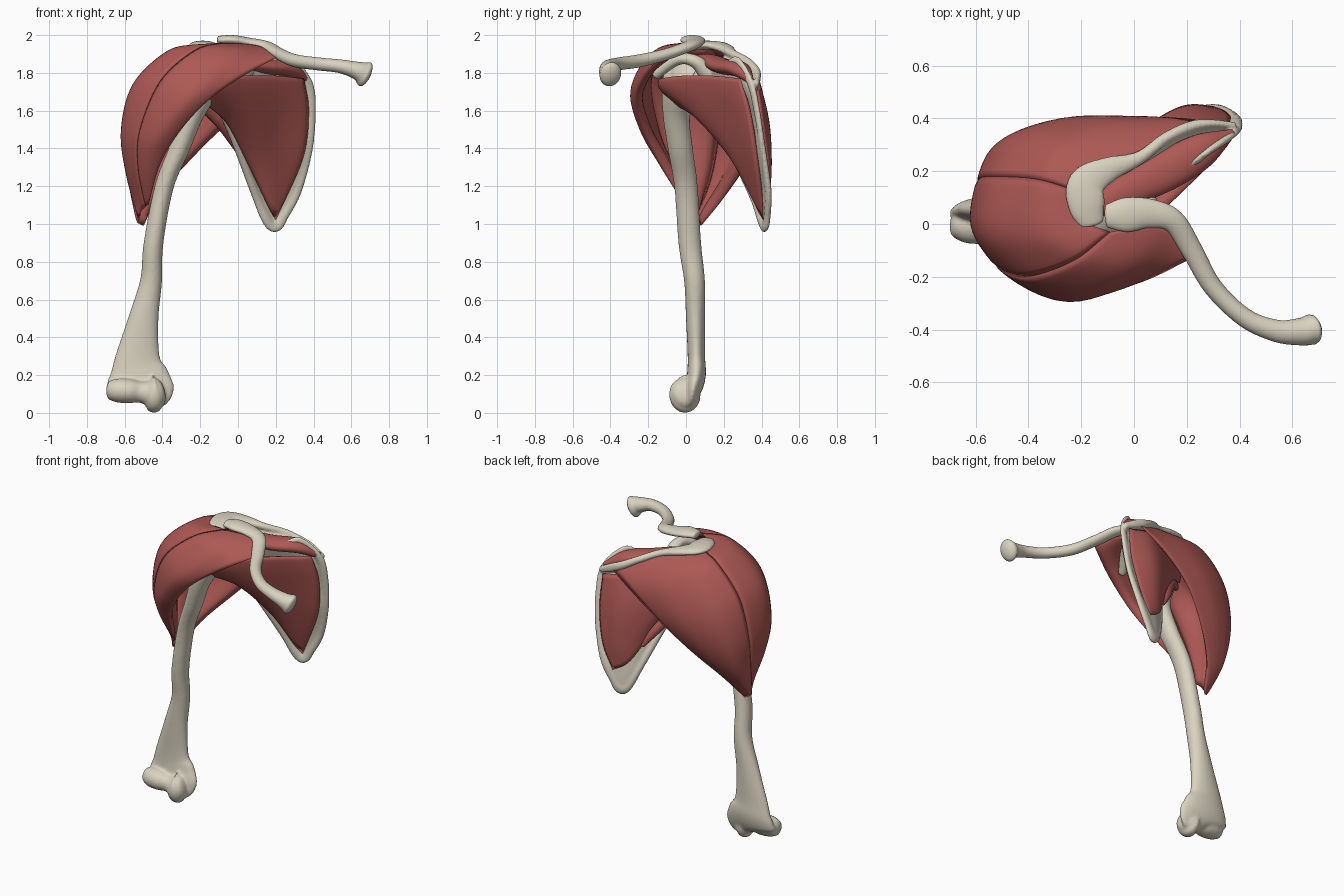
import bpy, bmesh, math
from mathutils import Vector


def material(name, rgb):
    m = bpy.data.materials.new(name)
    m.diffuse_color = (*rgb, 1)
    return m


BONE = material("bone", (0.70, 0.65, 0.53))
MUSCLE = material("muscle", (0.42, 0.10, 0.09))


def spline(pts, n):
    """Catmull-Rom resampling of equal-length tuples, n steps per span."""
    p = [Vector(q) for q in pts]
    p = [2 * p[0] - p[1]] + p + [2 * p[-1] - p[-2]]
    out = []
    for i in range(1, len(p) - 2):
        a, b, c, d = p[i - 1:i + 3]
        for k in range(n):
            t = k / n
            out.append(0.5 * (2 * b + (c - a) * t + (2 * a - 5 * b + 4 * c - d) * t * t
                              + (3 * b - a - 3 * c + d) * t ** 3))
    return out + [p[-2]]


def finish(name, bm, mat):
    bmesh.ops.remove_doubles(bm, verts=bm.verts, dist=1e-5)
    bmesh.ops.recalc_face_normals(bm, faces=bm.faces)
    me = bpy.data.meshes.new(name)
    bm.to_mesh(me)
    bm.free()
    me.materials.append(mat)
    for f in me.polygons:
        f.use_smooth = True
    ob = bpy.data.objects.new(name, me)
    bpy.context.collection.objects.link(ob)
    return ob


def tube(name, path, mat=BONE, up=(0, 0, 1), n=6, sides=28):
    """Rounded tube; path points are (x, y, z, side radius, up radius)."""
    s = [(Vector(q[:3]), max(q[3], .004), max(q[4], .004))
         for q in spline([Vector(q) for q in path], n)]
    up = Vector(up)
    rings = []
    for i, (c, a, b) in enumerate(s):
        t = (s[min(i + 1, len(s) - 1)][0] - s[max(i - 1, 0)][0]).normalized()
        side = t.cross(up).normalized()
        nrm = side.cross(t)
        ends = [(0, 1)]
        if i in (0, len(s) - 1):
            ends = [(math.sin(w / 10), math.cos(w / 10)) for w in (0, 4, 8, 12, 15)]
        if i == 0:
            ends = [(-o, k) for o, k in reversed(ends)]
        for off, k in ends:
            o = c + t * off * min(a, b) * .5
            rings.append([o + side * (a * k * math.cos(2 * math.pi * j / sides))
                          + nrm * (b * k * math.sin(2 * math.pi * j / sides))
                          for j in range(sides)])
    bm = bmesh.new()
    vs = [[bm.verts.new(p) for p in r] for r in rings]
    for r, q in zip(vs, vs[1:]):
        for j in range(sides):
            k = (j + 1) % sides
            bm.faces.new((r[j], r[k], q[k], q[j]))
    bm.faces.new(vs[0])
    bm.faces.new(vs[-1])
    return finish(name, bm, mat)


def pad(name, lines, out, inn, mat=MUSCLE, n=7):
    """Curved sheet through control lines, thick in the middle and thin at its edges."""
    lines = [spline(l, n) for l in lines]
    cols = [list(r) for r in zip(*[spline(c, n) for c in zip(*lines)])]
    U, V = len(cols), len(cols[0])

    def prof(t):
        return math.sqrt(max(0, 1 - abs(2 * t - 1) ** 4))
    bm = bmesh.new()
    for sign in (out, -inn):
        vs = []
        for i in range(U):
            row = []
            for j in range(V):
                du = cols[min(i + 1, U - 1)][j] - cols[max(i - 1, 0)][j]
                dv = cols[i][min(j + 1, V - 1)] - cols[i][max(j - 1, 0)]
                k = prof(i / (U - 1)) * prof(j / (V - 1))
                row.append(bm.verts.new(cols[i][j] + du.cross(dv).normalized() * sign * k))
            vs.append(row)
        for i in range(U - 1):
            for j in range(V - 1):
                bm.faces.new((vs[i][j], vs[i + 1][j], vs[i + 1][j + 1], vs[i][j + 1]))
    return finish(name, bm, mat)


def ball(name, loc, scale, mat=BONE):
    bm = bmesh.new()
    bmesh.ops.create_uvsphere(bm, u_segments=32, v_segments=20, radius=1)
    for v in bm.verts:
        v.co = Vector([l + c * s for l, c, s in zip(loc, v.co, scale)])
    return finish(name, bm, mat)


def fuse(name, parts, voxel, rounds):
    """Join overlapping parts into one smooth bone."""
    with bpy.context.temp_override(active_object=parts[0], selected_editable_objects=parts):
        bpy.ops.object.join()
    parts[0].name = name
    m = parts[0].modifiers.new("merge", 'REMESH')
    m.mode, m.voxel_size, m.use_smooth_shade = 'VOXEL', voxel, True
    m = parts[0].modifiers.new("soften", 'SMOOTH')
    m.factor, m.iterations = .5, rounds


# Humerus: shaft, head, elbow joint surface
shaft = tube("shaft", [
    (-.53, .0, .085, .12, .03), (-.52, .035, .12, .18, .045), (-.525, .055, .2, .16, .05),
    (-.53, .055, .3, .118, .046), (-.5, .05, .5, .08, .05), (-.46, .045, .7, .058, .055),
    (-.447, .02, .9, .052, .06), (-.39, 0, 1.2, .05, .062), (-.31, -.03, 1.4, .054, .066),
    (-.25, -.05, 1.57, .064, .072), (-.22, -.03, 1.7, .105, .10),
    (-.22, -.01, 1.8, .1, .1), (-.2, 0, 1.86, .04, .04)], up=(0, 1, 0))
head = ball("head", (-.17, .03, 1.76), (.12, .12, .12))
elbow = tube("elbow_joint", [
    (-.67, 0, .12, .055, .055), (-.63, -.005, .118, .068, .064), (-.57, -.005, .115, .07, .064),
    (-.52, -.005, .11, .056, .056), (-.48, -.005, .105, .066, .066),
    (-.45, -.005, .1, .085, .1), (-.425, 0, .105, .075, .08)])
fuse("humerus", [shaft, head, elbow], .009, 5)

# Scapula: blade, thick borders, socket, spine, acromion and coracoid
blade = pad("blade", [
    [(.02, .1, 1.84), (.12, .15, 1.84), (.2, .21, 1.86), (.27, .27, 1.885)],
    [(-.09, .13, 1.63), (.05, .23, 1.6), (.24, .34, 1.6), (.4, .38, 1.6)],
    [(-.01, .22, 1.46), (.12, .33, 1.42), (.25, .37, 1.4), (.385, .4, 1.4)],
    [(.08, .34, 1.18), (.16, .39, 1.18), (.25, .42, 1.17), (.33, .44, 1.17)],
    [(.14, .4, 1.0), (.18, .425, .965), (.21, .43, .965), (.25, .435, 1.0)]], .016, .016, BONE)
border = tube("border", [
    (-.09, .12, 1.63, .03, .03), (-.02, .21, 1.46, .024, .026),
    (.092, .35, 1.16, .024, .02), (.155, .4, 1.02, .03, .02), (.2, .42, .992, .036, .018),
    (.243, .43, 1.05, .03, .018), (.312, .435, 1.18, .028, .018), (.372, .405, 1.4, .026, .016),
    (.387, .375, 1.6, .026, .016), (.37, .34, 1.75, .026, .016), (.275, .27, 1.865, .022, .013),
    (.2, .21, 1.845, .018, .01), (.04, .11, 1.83, .014, .01)], up=(.3, -1, .2))
socket = ball("socket", (-.04, .1, 1.73), (.045, .075, .11))
crest = [Vector(p) for p in ((-.08, .22, 1.92), (.12, .325, 1.86), (.22, .37, 1.81), (.38, .375, 1.74))]
base = [Vector(p) for p in ((-.02, .12, 1.8), (.13, .22, 1.76), (.23, .29, 1.74), (.38, .35, 1.72))]
spine = pad("spine", [crest, [(a + b) / 2 for a, b in zip(crest, base)], base], .014, .014, BONE)
acromion = tube("acromion", [
    (-.16, .0, 1.935, .05, .022), (-.18, .07, 1.945, .07, .024), (-.18, .15, 1.945, .072, .024),
    (-.1, .205, 1.93, .05, .024), (.02, .25, 1.9, .026, .022), (.12, .325, 1.86, .022, .022),
    (.22, .37, 1.81, .022, .026), (.3, .38, 1.775, .016, .028), (.38, .372, 1.74, .014, .02)])
coracoid = tube("coracoid", [
    (.03, .12, 1.79, .05, .05), (.05, .05, 1.86, .04, .035), (.03, -.04, 1.87, .034, .028),
    (-.04, -.16, 1.79, .026, .026)])
fuse("scapula", [blade, border, socket, spine, acromion, coracoid], .008, 5)

# Clavicle
tube("clavicle", [
    (-.1, .03, 1.974, .045, .022), (-.03, .035, 1.974, .065, .026), (.06, .04, 1.96, .055, .026),
    (.15, .01, 1.94, .044, .028), (.22, -.1, 1.9, .04, .03), (.3, -.24, 1.865, .036, .034),
    (.42, -.355, 1.848, .036, .034), (.54, -.405, 1.835, .042, .036), (.63, -.408, 1.812, .052, .048),
    (.672, -.4, 1.793, .058, .07)])

# Deltoid: three heads sharing their seam lines, each running from origin to insertion
front_seam = [(-.09, -.03, 1.96), (-.23, -.14, 1.92), (-.41, -.2, 1.76),
              (-.52, -.16, 1.5), (-.53, -.09, 1.3), (-.49, .01, 1.09)]
rear_seam = [(-.23, .13, 1.94), (-.37, .17, 1.89), (-.53, .18, 1.71),
             (-.59, .17, 1.47), (-.58, .13, 1.24), (-.53, .05, 1.03)]
pad("deltoid_front", [
    [(.22, -.13, 1.89), (.03, -.22, 1.785), (-.15, -.26, 1.66),
     (-.3, -.22, 1.5), (-.41, -.13, 1.32), (-.475, 0, 1.1)],
    [(.12, .0, 1.945), (-.05, -.18, 1.89), (-.24, -.28, 1.71),
     (-.4, -.23, 1.5), (-.47, -.13, 1.32), (-.48, 0, 1.1)],
    front_seam], .012, .05)
pad("deltoid_middle", [
    front_seam,
    [(-.2, .02, 1.945), (-.36, -.03, 1.91), (-.54, -.03, 1.74),
     (-.605, -.01, 1.5), (-.578, .01, 1.28), (-.51, .03, 1.07)],
    rear_seam], .012, .07)
pad("deltoid_rear", [
    rear_seam,
    [(-.13, .19, 1.93), (-.28, .29, 1.85), (-.43, .325, 1.65),
     (-.52, .29, 1.42), (-.55, .2, 1.2), (-.535, .06, 1.01)],
    [(.06, .28, 1.88), (-.1, .375, 1.76), (-.27, .39, 1.56),
     (-.4, .325, 1.36), (-.5, .205, 1.17), (-.52, .07, 1.0)],
    [(.28, .39, 1.77), (.1, .405, 1.65), (-.1, .385, 1.49),
     (-.27, .31, 1.32), (-.42, .2, 1.15), (-.5, .08, .99)]], .012, .05)

# Rotator cuff muscles
pad("subscapularis", [
    [(.35, .29, 1.77), (.2, .14, 1.785), (.03, -.02, 1.785), (-.1, -.13, 1.77), (-.2, -.15, 1.75)],
    [(.375, .335, 1.6), (.22, .21, 1.62), (.06, .05, 1.66), (-.1, -.1, 1.71), (-.2, -.14, 1.72)],
    [(.345, .37, 1.35), (.2, .28, 1.38), (.07, .14, 1.5), (-.06, 0, 1.62), (-.19, -.12, 1.69)],
    [(.2, .41, 1.02), (.16, .37, 1.09), (.055, .27, 1.31), (-.06, .1, 1.53), (-.18, -.07, 1.64)]],
    .06, .012)
pad("infraspinatus", [
    [(.36, .38, 1.72), (.2, .38, 1.76), (.02, .28, 1.81), (-.12, .2, 1.83), (-.24, .12, 1.82)],
    [(.365, .41, 1.5), (.2, .43, 1.53), (.03, .34, 1.64), (-.12, .23, 1.74), (-.25, .14, 1.77)],
    [(.32, .44, 1.28), (.18, .435, 1.32), (.02, .34, 1.5), (-.12, .24, 1.66), (-.26, .14, 1.72)],
    [(.24, .445, 1.12), (.13, .41, 1.2), (0, .3, 1.44), (-.13, .22, 1.6), (-.26, .13, 1.67)]],
    .012, .05)
tube("teres_minor", [
    (.07, .365, 1.3, .012, .012), (.01, .32, 1.4, .03, .03), (-.08, .235, 1.53, .036, .036),
    (-.18, .16, 1.62, .03, .03), (-.27, .08, 1.66, .016, .016)], MUSCLE)
tube("supraspinatus", [
    (.37, .345, 1.76, .015, .02), (.26, .28, 1.82, .065, .04), (.12, .2, 1.835, .075, .04),
    (-.04, .12, 1.865, .06, .035), (-.2, .04, 1.87, .035, .025)], MUSCLE)
